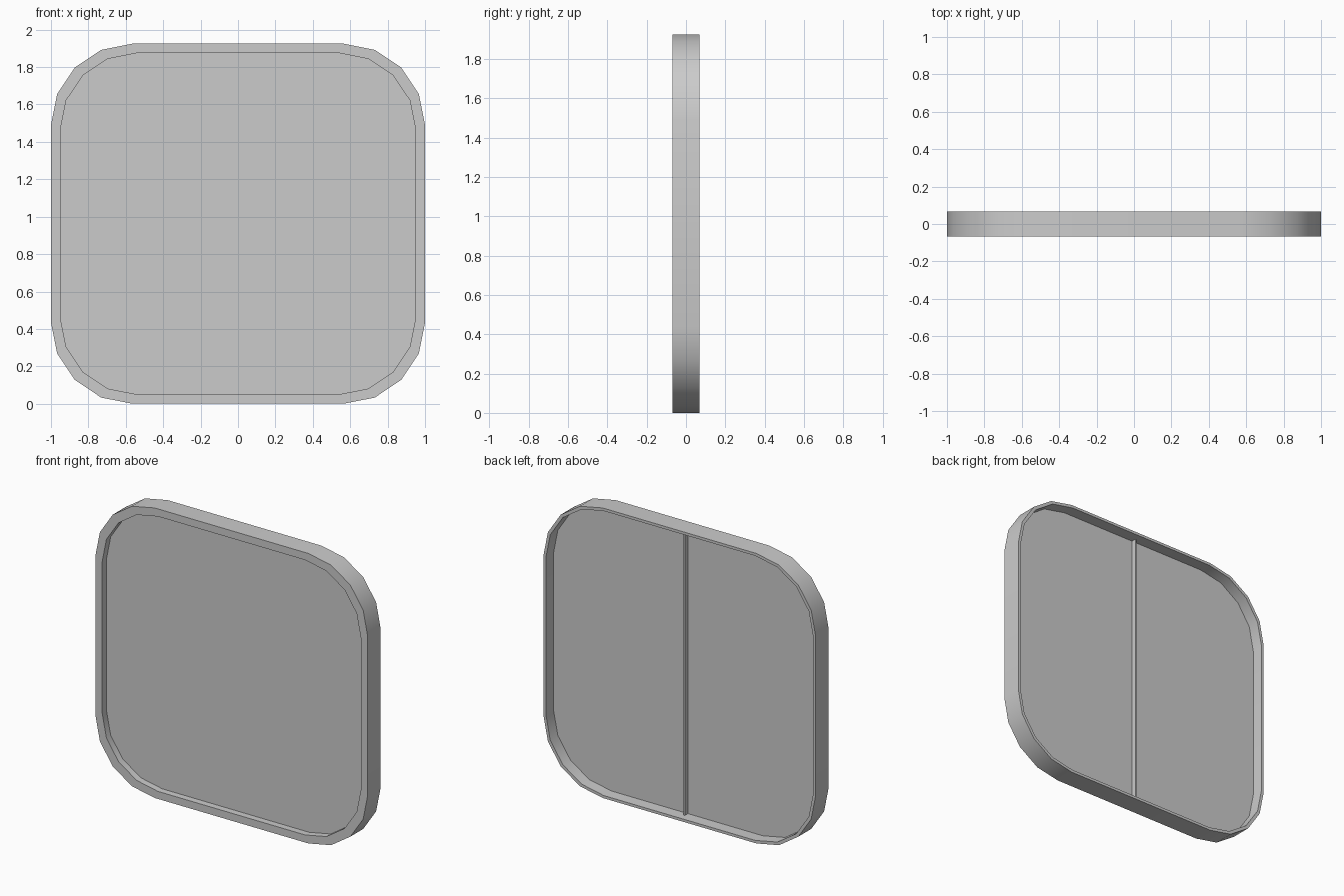
import bpy, bmesh
from math import sin, cos, pi

if "Cube" in bpy.data.objects:
    bpy.data.objects.remove(bpy.data.objects["Cube"])

HALF_X, HEIGHT, HALF_Y = 1.0, 1.925, 0.068
LIP, WALL = 0.05, 0.018           # front lip width, back wall thickness
PANEL_FRONT, PANEL_BACK = -0.023, -0.012


def outline(inset, y, segs=4):
    """Rounded square in the xz plane, shrunk by inset."""
    hx, hz, r = HALF_X - inset, HEIGHT / 2 - inset, 0.435 - inset * 0.5
    pts = []
    for q, (sx, sz) in enumerate([(1, 1), (-1, 1), (-1, -1), (1, -1)]):
        for i in range(segs + 1):
            a = (q + i / segs) * pi / 2
            pts.append((sx * (hx - r) + r * cos(a), y,
                        HEIGHT / 2 + sz * (hz - r) + r * sin(a)))
    return pts


def make(name, profile, closed):
    """Skin a series of (inset, y) outlines; cap the ends if not closed."""
    bm = bmesh.new()
    rings = [[bm.verts.new(p) for p in outline(*s)] for s in profile]
    pairs = list(zip(rings, rings[1:]))
    if closed:
        pairs.append((rings[-1], rings[0]))
    else:
        bm.faces.new(rings[0])
        bm.faces.new(rings[-1])
    n = len(rings[0])
    for a, b in pairs:
        for i in range(n):
            j = (i + 1) % n
            bm.faces.new((a[i], a[j], b[j], b[i]))
    bmesh.ops.recalc_face_normals(bm, faces=bm.faces)
    me = bpy.data.meshes.new(name)
    bm.to_mesh(me)
    bm.free()
    ob = bpy.data.objects.new(name, me)
    bpy.context.collection.objects.link(ob)
    bpy.ops.object.select_all(action='DESELECT')
    ob.select_set(True)
    bpy.context.view_layer.objects.active = ob
    bpy.ops.object.shade_smooth_by_angle(angle=pi / 6)
    return ob


# Frame with an L-shaped section: wide front lip, thin wall behind it
make("frame", [(0, -HALF_Y), (0, HALF_Y), (WALL, HALF_Y),
               (WALL, PANEL_FRONT), (LIP, PANEL_FRONT), (LIP, -HALF_Y)], True)

# Flat panel seated behind the lip
make("panel", [(WALL, PANEL_FRONT), (WALL, PANEL_BACK)], False)

# Thin vertical rib down the middle of the back
rib_back = 0.02
bpy.ops.mesh.primitive_cube_add(size=1, location=(0, (PANEL_BACK + rib_back) / 2, HEIGHT / 2))
rib = bpy.context.object
rib.name = "back_rib"
rib.scale = (0.011, rib_back - PANEL_BACK, HEIGHT - 2 * WALL)
